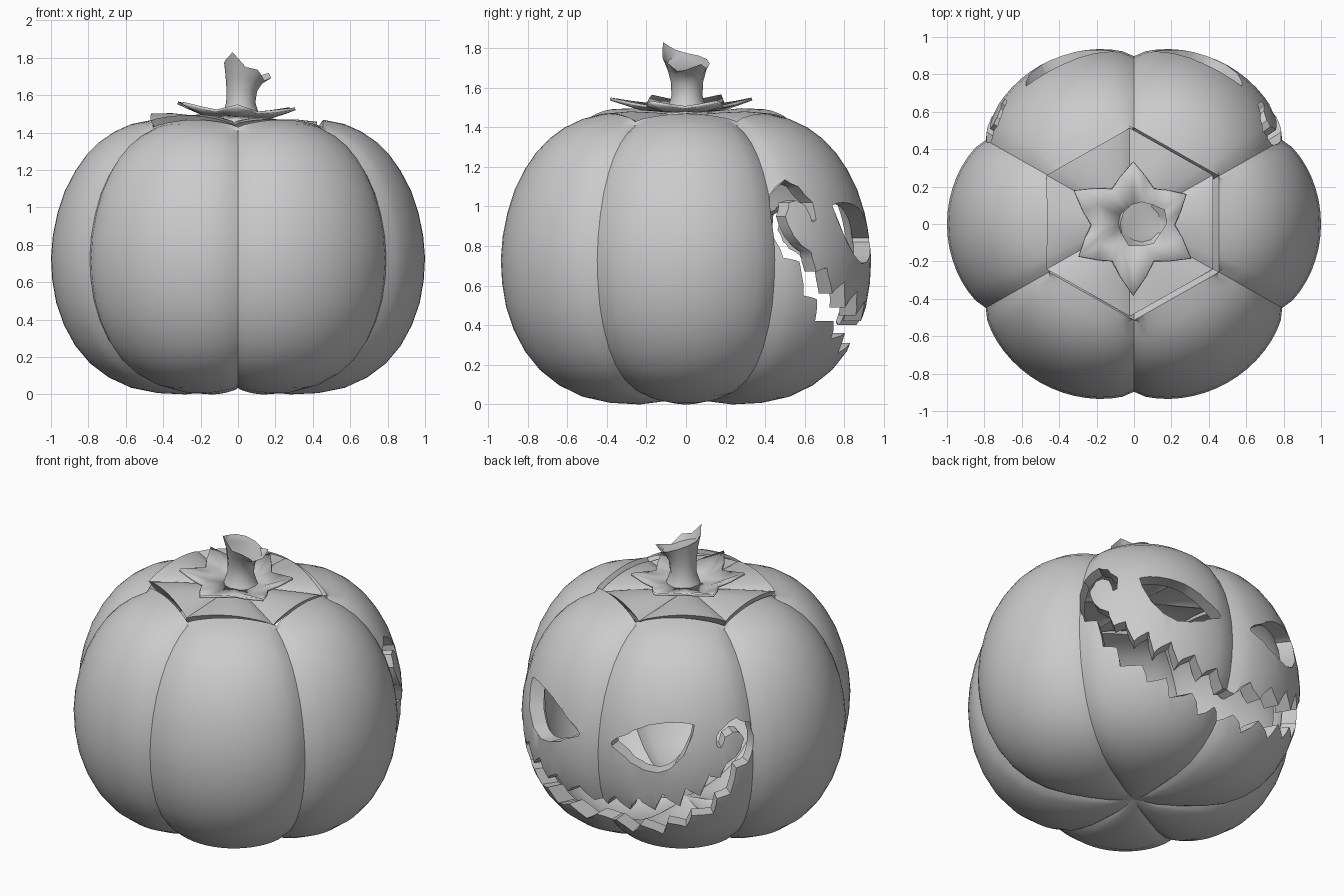
import bpy, bmesh
from math import sin, cos, pi, radians
from mathutils import Matrix, Vector

if "Cube" in bpy.data.objects:
    bpy.data.objects.remove(bpy.data.objects["Cube"])

SEG = 96


def finish(name, bm, smooth=True):
    bmesh.ops.remove_doubles(bm, verts=bm.verts, dist=1e-5)
    bmesh.ops.recalc_face_normals(bm, faces=bm.faces)
    me = bpy.data.meshes.new(name)
    bm.to_mesh(me)
    bm.free()
    ob = bpy.data.objects.new(name, me)
    bpy.context.collection.objects.link(ob)
    return ob


def activate(ob):
    bpy.ops.object.select_all(action='DESELECT')
    ob.select_set(True)
    bpy.context.view_layer.objects.active = ob


def smooth(ob, angle=35):
    activate(ob)
    bpy.ops.object.shade_smooth_by_angle(angle=radians(angle))


def lobed(r, z, a):
    """Point on the six-lobed skin; rows around the lid opening are hexagonal."""
    g = 1 - abs(sin(3 * (a - pi / 2))) ** 0.65
    if z > 1.2 and r < 0.5:
        off = (a + pi / 6) % (pi / 3) - pi / 6
        rr = r / cos(off)
    else:
        rr = r * (1 - 0.085 * g)
    zz = 0.75 + (z - 0.75) * (1 - 0.055 * g * min(1, r / 0.3))
    return Vector((rr * cos(a), rr * sin(a) * 0.98, zz))


def lathe(name, profile, closed):
    bm = bmesh.new()
    rows = [[bm.verts.new(lobed(r, z, 2 * pi * i / SEG)) for i in range(SEG)]
            for r, z in profile]
    n = len(rows)
    for k in range(n if closed else n - 1):
        m = (k + 1) % n
        if profile[k][0] == 0 and profile[m][0] == 0:
            continue
        for i in range(SEG):
            j = (i + 1) % SEG
            bm.faces.new((rows[k][i], rows[k][j], rows[m][j], rows[m][i]))
    return finish(name, bm)


# Hollow body: outer skin down to the bottom, inner skin back up to the rim
outer = [(0.455, 1.468), (0.57, 1.445), (0.66, 1.405), (0.74, 1.35), (0.81, 1.28),
         (0.87, 1.195), (0.925, 1.09), (0.965, 0.97), (0.99, 0.85), (1.0, 0.73),
         (0.993, 0.61), (0.972, 0.49), (0.93, 0.37), (0.87, 0.26), (0.79, 0.165),
         (0.69, 0.09), (0.57, 0.035), (0.43, 0.007), (0.28, 0.0), (0.14, 0.015), (0, 0.05)]
inner = [(r * 0.91, 0.75 + (z - 0.75) * 0.91) for r, z in outer[:0:-1]]
body = lathe("pumpkin_body", outer + inner + [(0.40, 1.39)], True)


# Face cutters: strips of (angle from back, z) pairs, pushed out radially
def strip_cutter(name, pairs):
    bm = bmesh.new()

    def pt(t, z, r):
        return bm.verts.new((r * sin(radians(t)), r * cos(radians(t)), z))
    q = [[pt(a, b, 0.6), pt(c, d, 0.6), pt(c, d, 1.15), pt(a, b, 1.15)]
         for a, b, c, d in pairs]
    for s, e in zip(q, q[1:]):
        for i in range(4):
            j = (i + 1) % 4
            bm.faces.new((s[i], s[j], e[j], e[i]))
    bm.faces.new(q[0])
    bm.faces.new(q[-1])
    return finish(name, bm)


def mirrored(pairs):
    return [(-a, b, -c, d) for a, b, c, d in pairs]


eye = [(7, .84, 7.3, .82), (14, .92, 15, .75), (20, .98, 20, .72), (26, 1.01, 25, .71),
       (32, 1.02, 30, .75), (36, 1.015, 35, .86), (38, 1.005, 37.7, .98)]
mouth = [(47.5, .92, 46, .93), (49, 1.0, 46, 1.02), (52, 1.03, 50, 1.10), (54.5, 1.02, 54, 1.135),
         (56.5, .95, 60, 1.06), (55, .87, 61, .95), (53, .82, 60.5, .84), (49, .77, 58, .74),
         (47, .67, 53, .72), (43, .69, 51, .55), (40, .56, 46, .53), (35, .62, 45, .42),
         (33, .49, 37, .42), (27, .57, 35, .33), (24, .45, 28, .36), (18, .52, 26, .26),
         (14, .42, 17, .31), (8, .49, 12, .22), (3, .40, 5, .29)]
left = [(a, min(b, .7 + (b - .7) * .72), c, min(d, .7 + (d - .7) * .72))
        if max(b, d) > .7 else (a, b, c, d) for a, b, c, d in mirrored(mouth)]
cutters = [strip_cutter("eye_cutter_right", eye),
           strip_cutter("eye_cutter_left", mirrored(eye)),
           strip_cutter("mouth_cutter", mouth + [(0, .42, 0, .25)] + left[::-1])]
for c in cutters:
    c.hide_render = True
    m = body.modifiers.new("cut", 'BOOLEAN')
    m.operation = 'DIFFERENCE'
    m.solver = 'EXACT'
    m.object = c
    activate(body)
    bpy.ops.object.modifier_apply(modifier=m.name)
for c in cutters:
    bpy.data.objects.remove(c)
smooth(body)

# Lid, set slightly crooked in its opening
tilt = (Matrix.Translation((-0.022, 0.01, 1.472)) @ Matrix.Rotation(0.05, 4, 'Y')
        @ Matrix.Translation((0, 0, -1.46)))
lid = lathe("lid", [(0, 1.45), (0.1, 1.457), (0.2, 1.467), (0.33, 1.475), (0.445, 1.468),
                    (0.39, 1.39), (0.2, 1.385), (0, 1.375)], False)
lid.data.transform(tilt)
smooth(lid)

# Leafy collar: six-pointed star with curled-up tips
bm = bmesh.new()
tips = [0.33, 0.34, 0.37, 0.34, 0.38, 0.36]
rings = []
for f in (0.0, 0.5, 1.0):
    ring = []
    for i in range(24):
        a = radians(30 + 15 * i)
        w = 1 - abs((i + 2) % 4 - 2) / 2
        w = w ** 1.4
        r_out = 0.225 * (1 - w) + tips[((i + 2) // 4) % 6] * w
        r = 0.07 + (r_out - 0.07) * f
        z = 1.462 + 0.03 * f * (1 - w) + w * (0.012 * f + 0.05 * f ** 3)
        ring.append(bm.verts.new((r * cos(a) + 0.015, r * sin(a) - 0.015, z)))
    rings.append(ring)
for s, e in zip(rings, rings[1:]):
    for i in range(24):
        j = (i + 1) % 24
        bm.faces.new((s[i], s[j], e[j], e[i]))
collar = finish("leaf_collar", bm)
collar.data.transform(tilt)
sol = collar.modifiers.new("thickness", 'SOLIDIFY')
sol.thickness = 0.015
sol.offset = 1
smooth(collar, 40)

# Stem: flared stalk, slanted top with a broken jagged rim
bm = bmesh.new()
jag = [.02, .04, 0, 0, 0, 0, .005, .03, .085, .03, .04, .0]
spec = [(1.45, .015, .13, 0, 0), (1.49, .015, .10, 0, 0), (1.56, .015, .078, 0, 0),
        (1.63, .02, .082, .1, 0), (1.69, .03, .098, .3, 0), (1.72, .042, .115, .42, 1),
        (1.72, .042, .102, .42, 0)]
rings = []
for z, cx, r, slope, jf in spec:
    ring = []
    for i in range(12):
        a = radians(30 * i)
        rr = r + jf * jag[i] * 0.3
        if jf and i in (0, 1):
            rr += 0.015
        ring.append(bm.verts.new((cx + rr * cos(a), 0.005 + rr * sin(a),
                                  z - slope * r * cos(a) + jf * jag[i])))
    rings.append(ring)
for s, e in zip(rings, rings[1:]):
    for i in range(12):
        j = (i + 1) % 12
        bm.faces.new((s[i], s[j], e[j], e[i]))
bm.faces.new(rings[-1])
bm.faces.new(rings[0])
stem = finish("stem", bm)
smooth(stem, 40)
